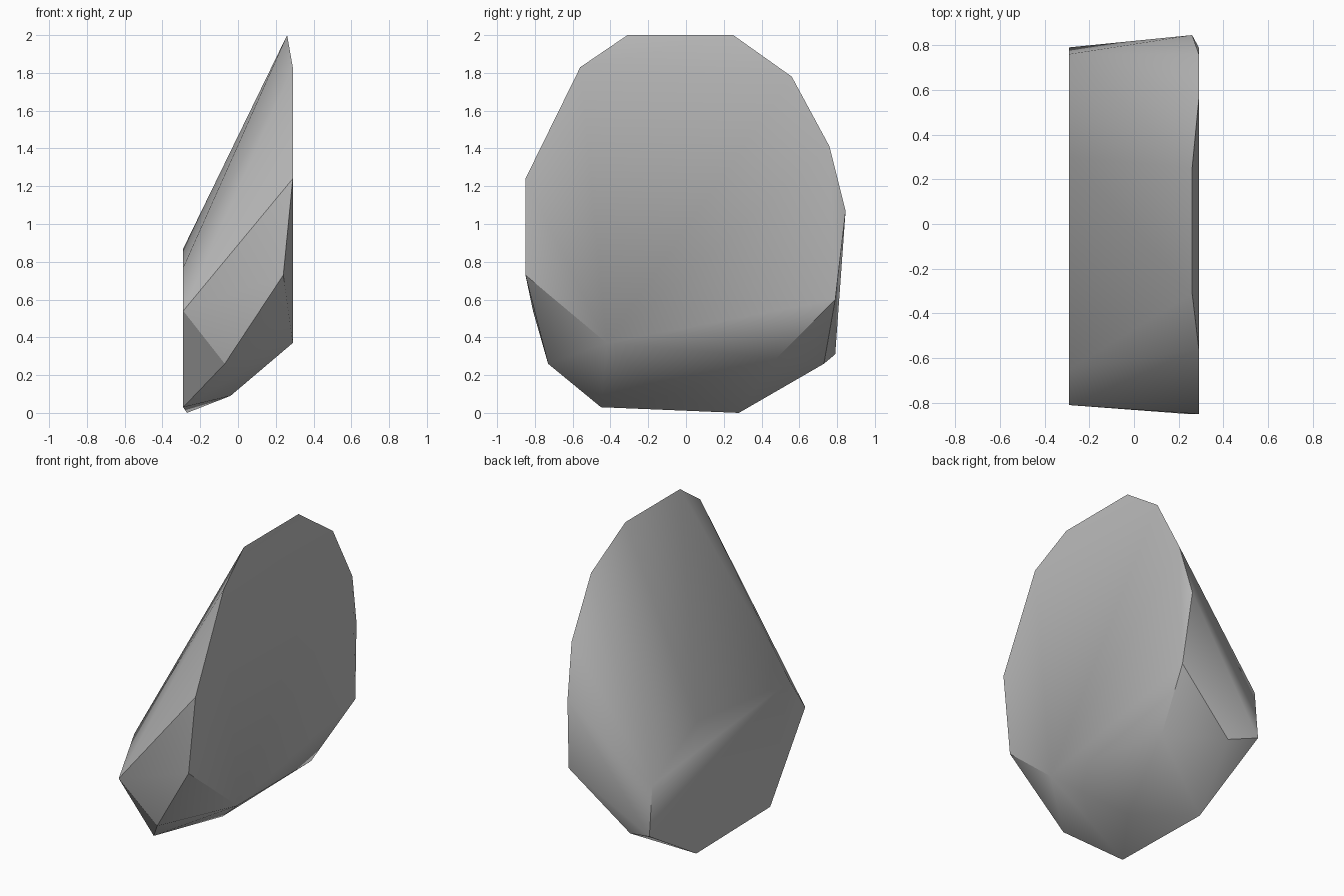
import bpy
import bmesh
import math

default_cube = bpy.data.objects.get("Cube")
if default_cube:
    bpy.data.objects.remove(default_cube, do_unlink=True)


def make_material(name, colour):
    material = bpy.data.materials.new(name)
    material.use_nodes = True
    material.diffuse_color = colour
    material.node_tree.nodes["Principled BSDF"].inputs["Base Color"].default_value = colour
    return material


def make_rock(name, corners, material):
    """Wrap a faceted convex skin around the given corner points."""
    bm = bmesh.new()
    for corner in corners:
        bm.verts.new(corner)
    hull = bmesh.ops.convex_hull(bm, input=bm.verts)
    unused = {g for g in hull["geom_interior"] + hull["geom_unused"]
              if isinstance(g, bmesh.types.BMVert)}
    bmesh.ops.delete(bm, geom=list(unused), context="VERTS")
    bmesh.ops.recalc_face_normals(bm, faces=bm.faces)
    mesh = bpy.data.meshes.new(name)
    bm.to_mesh(mesh)
    bm.free()
    mesh.materials.append(material)
    rock = bpy.data.objects.new(name, mesh)
    bpy.context.collection.objects.link(rock)
    return rock


# Broad cleaved face on the left side: rim corners at (y, z)
broad_x = 0.29
broad_rim = [(-0.56, 1.83), (-0.85, 1.24), (-0.42, 0.37),
             (0.79, 0.6), (0.76, 1.41), (0.56, 1.78)]

# Small face on the right side: rim corners at (y, z)
small_x = -0.29
small_rim = [(-0.65, 0.77), (-0.81, 0.54), (-0.45, 0.03),
             (0.79, 0.31), (0.76, 0.63), (0.3, 0.87)]

# Chipped corners between the two faces
chips = [(0.26, -0.31, 2), (0.26, 0.25, 2), (0.26, 0.845, 1.07),
         (0.24, -0.85, 0.73), (0.19, 0.48, 0.29), (-0.07, -0.73, 0.26),
         (-0.04, -0.1, 0.09), (-0.11, 0.73, 0.26), (-0.27, 0.28, 0)]

corners = [(broad_x, y, z) for y, z in broad_rim]
corners += [(small_x, y, z) for y, z in small_rim]
corners += chips

stone_grey = make_material("stone grey", (0.5, 0.5, 0.5, 1))
rock = make_rock("rock", corners, stone_grey)

# Soft facets with crisp main ridges
bpy.ops.object.select_all(action="DESELECT")
rock.select_set(True)
bpy.context.view_layer.objects.active = rock
bpy.ops.object.shade_smooth_by_angle(angle=math.radians(30))
